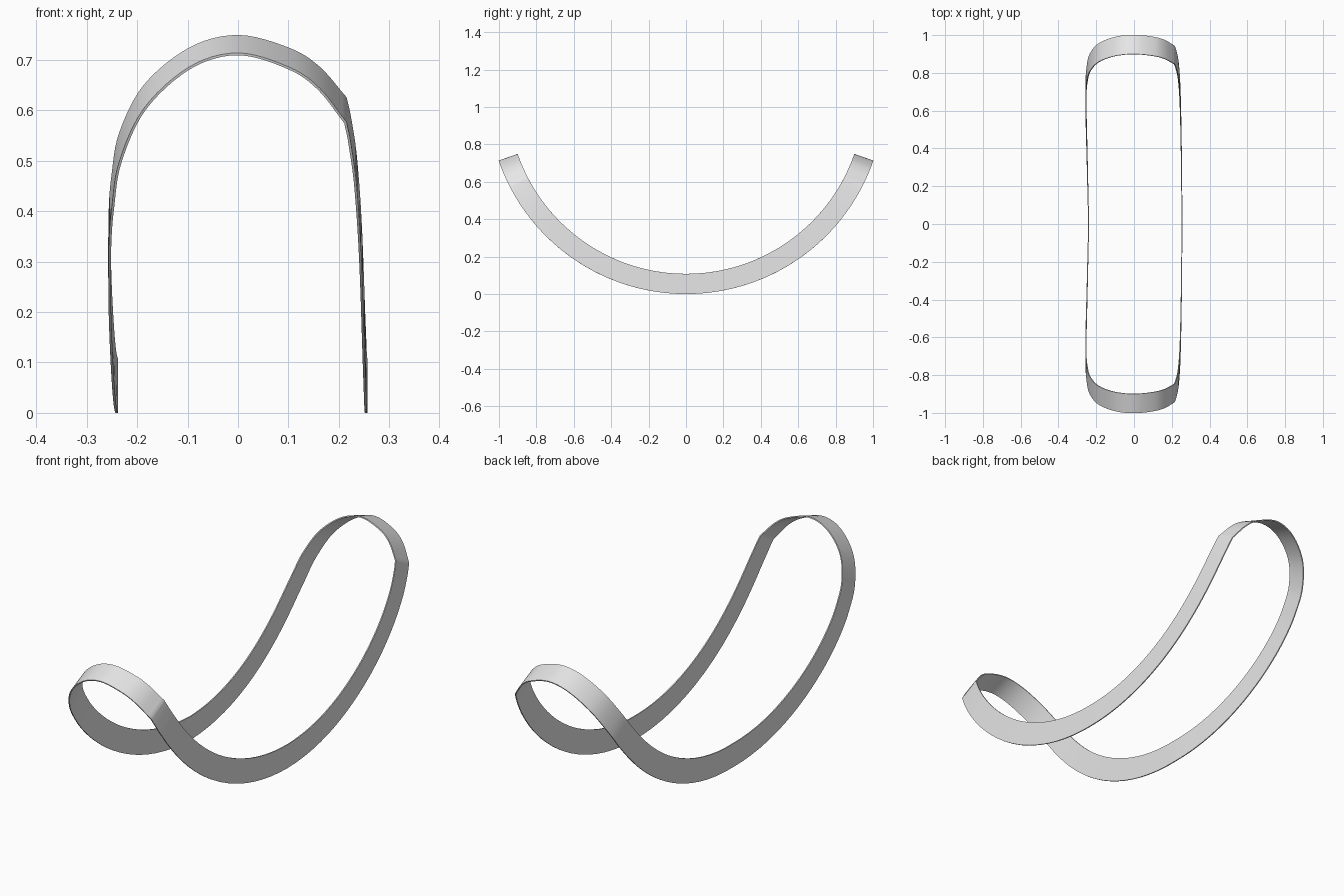
import bpy
import bmesh
from math import sin, cos, radians
from mathutils import Vector

cube = bpy.data.objects.get("Cube")
if cube:
    bpy.data.objects.remove(cube, do_unlink=True)

# Band lies between two cylinders around a shared sideways axis
AXIS_Z, OUTER, INNER, THICK = 1.06, 1.06, 0.952, 0.005
STEPS = 6

# Outline of half the loop: (x, degrees away from the lowest point)
left_side_and_arch = [(-0.24, 0), (-0.248, 20), (-0.254, 36), (-0.254, 46),
                      (-0.248, 52), (-0.233, 58), (-0.185, 64.4),
                      (-0.096, 69.2), (0, 70.8), (0.1, 69.2),
                      (0.16, 66.8), (0.213, 62.8)]
right_side = [(0.213, 62.8), (0.222, 60), (0.234, 54), (0.244, 42),
              (0.251, 20), (0.254, 0)]


def smooth_path(points):
    """Catmull-Rom curve through the points."""
    p = [Vector(q) for q in points]
    p = [2 * p[0] - p[1]] + p + [2 * p[-1] - p[-2]]
    path = []
    for a, b, c, d in zip(p, p[1:], p[2:], p[3:]):
        for i in range(STEPS):
            t = i / STEPS
            path.append(0.5 * (2 * b + (c - a) * t
                               + (2 * a - 5 * b + 4 * c - d) * t ** 2
                               + (3 * b - a - 3 * c + d) * t ** 3))
    return path + [p[-2]]


def on_cylinder(x, angle, radius):
    a = radians(angle)
    return (x, -radius * sin(a), AXIS_Z - radius * cos(a))


# Full closed loop: front half, then its mirror image at the back
half = smooth_path(left_side_and_arch) + smooth_path(right_side)[1:]
loop = [(q.x, q.y) for q in half]
loop += [(x, -angle) for x, angle in reversed(loop[1:-1])]

bm = bmesh.new()
rows = [[bm.verts.new(on_cylinder(x, a, r)) for r in (INNER, OUTER)]
        for x, a in loop]
for i, (top, bottom) in enumerate(rows):
    prev_top, prev_bottom = rows[i - 1]
    bm.faces.new((prev_top, prev_bottom, bottom, top))
bmesh.ops.recalc_face_normals(bm, faces=bm.faces)
mesh = bpy.data.meshes.new("curved_band")
bm.to_mesh(mesh)
bm.free()

band = bpy.data.objects.new("curved_band", mesh)
bpy.context.collection.objects.link(band)

# Plain grey material
grey = bpy.data.materials.new("light grey")
grey.use_nodes = True
colour = (0.8, 0.8, 0.8, 1)
grey.diffuse_color = colour
grey.node_tree.nodes["Principled BSDF"].inputs["Base Color"].default_value = colour
mesh.materials.append(grey)

# Sheet thickness and smooth shading
solid = band.modifiers.new("thickness", "SOLIDIFY")
solid.thickness = THICK
solid.offset = 0
solid.use_even_offset = True
bpy.ops.object.select_all(action="DESELECT")
band.select_set(True)
bpy.context.view_layer.objects.active = band
bpy.ops.object.modifier_apply(modifier=solid.name)
bpy.ops.object.shade_smooth_by_angle(angle=radians(30))
